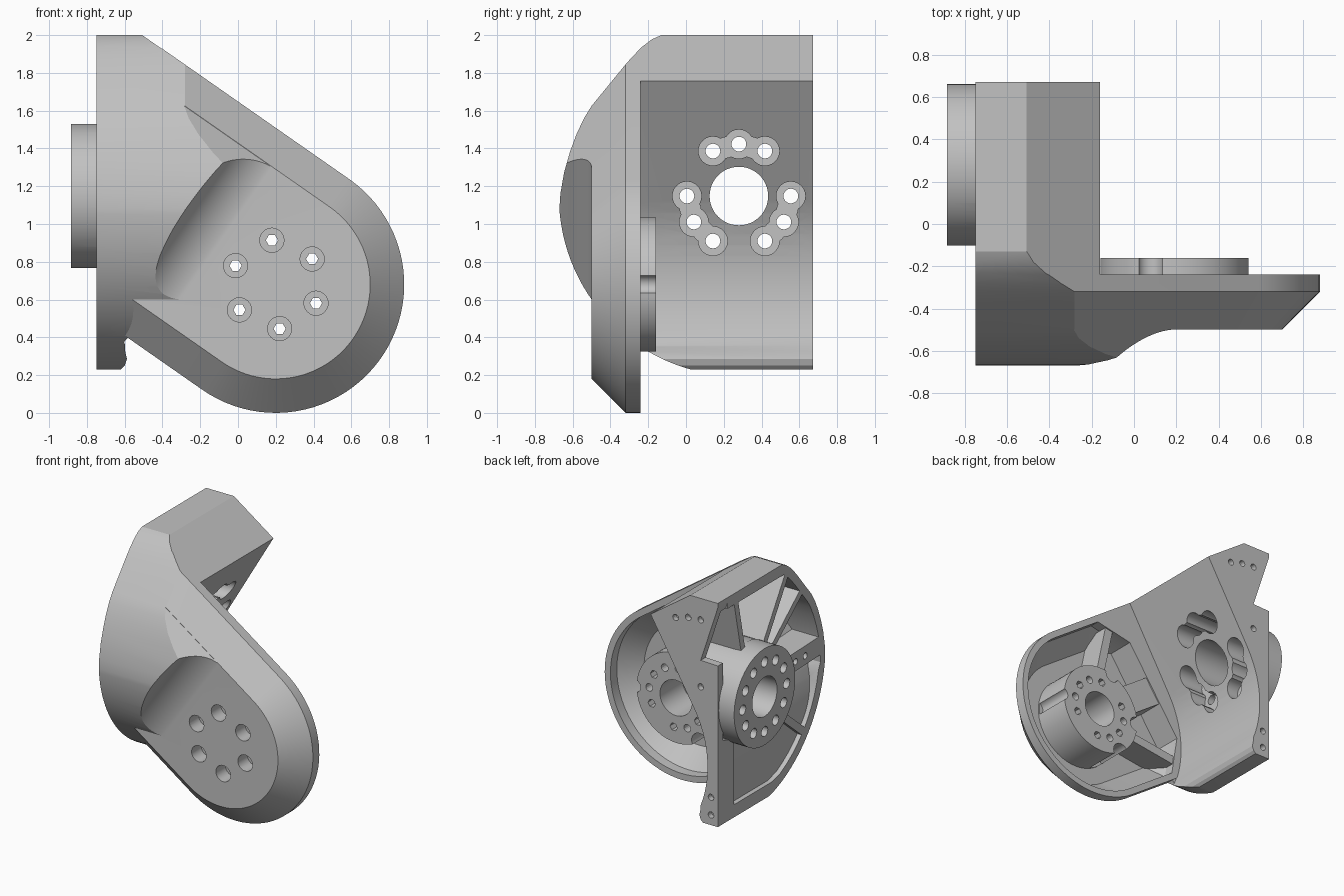
import bpy, bmesh
from math import sin, cos, radians, pi, sqrt

cube = bpy.data.objects.get("Cube")
if cube:
    bpy.data.objects.remove(cube, do_unlink=True)

grey = bpy.data.materials.new("machined_grey")
grey.use_nodes = True
grey.diffuse_color = (0.54, 0.54, 0.54, 1)
grey.node_tree.nodes["Principled BSDF"].inputs["Base Color"].default_value = (0.54, 0.54, 0.54, 1)

# Arm axis: u runs from the round end to the side wall, v runs across the arm
CX, CZ = 0.2, 0.68
UX, UZ = -0.82, 0.572
HY, HZ = 0.28, 1.148         # side hub centre


def arm(u, v):
    return CX + UX * u + UZ * v, CZ + UZ * u - UX * v


def along_x(p, q, t):
    return t, p, q


def along_y(p, q, t):
    return p, t, q


def along_v(u, y, t):
    x, z = arm(u, t)
    return x, y, z


def along_u(v, y, t):
    x, z = arm(t, v)
    return x, y, z


def loft(name, rings):
    """Closed solid through rings of equal point count."""
    bm = bmesh.new()
    rows = [[bm.verts.new(p) for p in ring] for ring in rings]
    n = len(rows[0])
    for a, b in zip(rows, rows[1:]):
        for i in range(n):
            j = (i + 1) % n
            bm.faces.new((a[i], a[j], b[j], b[i]))
    bm.faces.new(rows[0][::-1])
    bm.faces.new(rows[-1])
    bmesh.ops.recalc_face_normals(bm, faces=bm.faces)
    mesh = bpy.data.meshes.new(name)
    bm.to_mesh(mesh)
    bm.free()
    mesh.materials.append(grey)
    ob = bpy.data.objects.new(name, mesh)
    bpy.context.collection.objects.link(ob)
    return ob


def prism(name, pts, place, a, b):
    return loft(name, [[place(p, q, t) for p, q in pts] for t in (a, b)])


def arc(cp, cq, r, start, stop, step):
    return [(cp + r * cos(radians(a)), cq + r * sin(radians(a))) for a in range(start, stop, step)]


def rod(name, cp, cq, r, place, a, b, n=24):
    pts = [(cp + r * cos(2 * pi * i / n), cq + r * sin(2 * pi * i / n)) for i in range(n)]
    return prism(name, pts, place, a, b)


def bar(name, cp, cq, deg, r0, r1, width, place, a, b):
    """Radial rib from a centre."""
    c, s, w = cos(radians(deg)), sin(radians(deg)), width / 2
    pts = [(cp + c * r - s * k, cq + s * r + c * k)
           for r, k in ((r0, -w), (r1, -w), (r1, w), (r0, w))]
    return prism(name, pts, place, a, b)


def combine(target, tool, op):
    mod = target.modifiers.new("combine", "BOOLEAN")
    mod.object, mod.operation, mod.solver = tool, op, "EXACT"
    bpy.context.view_layer.objects.active = target
    bpy.ops.object.modifier_apply(modifier=mod.name)
    bpy.data.objects.remove(tool, do_unlink=True)


def cut(target, tool):
    combine(target, tool, "DIFFERENCE")


def arm_ring(d, y, tail):
    """Round-ended arm outline inset by d, closed by the tail points."""
    r = 0.68 - d
    pts = [(-r * cos(radians(a)), r * sin(radians(a))) for a in range(-90, 91, 4)]
    pts += [(u, v if v else r) for u, v in tail]
    pts += [(u, -v if v else -r) for u, v in reversed(tail)]
    return [(x, y, z) for x, z in (arm(u, v) for u, v in pts)]


# Front shell: chamfered arm with a round end
body = loft("bracket_body", [arm_ring(d, y, [(1.75, 0)])
                             for d, y in ((0, -0.24), (0, -0.32), (0.18, -0.5))])

# Bulge around the hub axis, ending in a concave ramp down to the flat face
lip = [(-0.85, 0.23), (-0.62, 0.23), (-0.6, 0.25), (-0.588, 0.285), (-0.597, 0.325),
       (-0.61, 0.35), (-0.6, 0.38)]
top_corner = [arm(1.6, 0.678), (-0.85, 2.15)]
hub_round = [(0.8, 2.4), (-0.8, 2.4), (-0.8, HZ)] + arc(HY, HZ, 0.953, 180, 256, 3) + [(0.8, 0.2)]
ramp = [(-1, 0.8), (-1, -0.499)]
for i in range(13):
    s = 0.022 * i
    ramp.append((0.35 + s, -0.499 - 0.3 + sqrt(0.09 - s * s)))
ramp += [(0.64, -0.72), (2.5, -0.72), (2.5, 0.8)]
chamfer = [(-2, 0.8), (-2, -0.9), (0.098, -0.9), (0.678, -0.32), (0.678, 0.8)]
bulge = prism("bulge", lip + [arm(0.48, -0.672), arm(0.02, -0.672), arm(0.02, 0.69),
                              arm(1.6, 0.69), (-0.85, 2.15)], along_y, -0.71, -0.25)
for clip in (prism("round_clip", hub_round, along_x, -1, 1),
             prism("ramp_clip", ramp, along_v, -3, 3),
             prism("chamfer_clip", chamfer, along_u, -3, 3)):
    combine(bulge, clip, "INTERSECT")
combine(body, bulge, "UNION")

# Side wall: concave clearance arc, sloped overhang and rounded lip
wall_pts = lip[:5] + arc(CX, CZ, 0.86, 150, 203, 4)[::-1] + [arm(0.913, 0.678)] + top_corner
wall = prism("side_wall", wall_pts, along_y, -0.3, 0.673)
combine(wall, prism("round_clip", hub_round, along_x, -1, 1), "INTERSECT")
combine(body, wall, "UNION")

# Rounded crown of the bulge, seen from the side
crown = [(0.8, 2), (-0.13, 2), (-0.18, 1.978), (-0.23, 1.94), (-0.28, 1.89), (-0.32, 1.845),
         (-0.5, 1.625), (-0.54, 1.56), (-0.58, 1.475), (-0.615, 1.38), (-0.645, 1.275),
         (-0.665, 1.16), (-0.673, 1.04)]
combine(body, prism("crown_clip", crown + [(-0.673, -0.2), (0.8, -0.2)], along_x, -0.75, 1),
        "INTERSECT")

# Ribbed hollow in the outer side of the wall
hollow_pts = [(-0.9, 0.33), (-0.712, 0.33)] + arc(CX, CZ, 0.915, 149, 185, 5)[::-1]
hollow_pts += [arm(0.93, 0.62), arm(1.2, 0.62), (-0.9, 1.93)]
hollow = prism("hollow", hollow_pts, along_y, -0.7, 0.61)
inner = [(0.1 + (y - 0.1) * 0.92, 1.1 + (z - 1.1) * 0.92) for y, z in crown]
inner += arc(HY, HZ, 0.88, 190, 248, 6) + [(0.0, 0.33), (0.47, 0.33), (0.47, 0.85), (0.8, 0.95)]
combine(hollow, prism("inner_clip", inner, along_x, -0.95, 1), "INTERSECT")
cut(hollow, rod("hub_core", HY, HZ, 0.379, along_x, -1, 0.5, 64))
for deg, width in ((78, 0.05), (122, 0.05), (140, 0.05), (178, 0.15), (220, 0.06)):
    cut(hollow, bar("rib", HY, HZ, deg, 0.2, 1.6, width, along_x, -1, 0.5))
cut(body, hollow)
# Tapered opening through the rear edge above the hub
opening = [(-0.9, 1.5), (-0.6, 1.51), (-0.755, 1.98), (-0.9, 1.98)]
cut(body, prism("rear_opening", opening, along_y, 0.55, 0.8))

# Dish in the back of the arm, leaving ribs that tie the hub to the wall
dish = loft("dish", [arm_ring(d, y, [(0.5, 0), (0.72, 0.4)])
                     for d, y in ((0.05, -0.2), (0.05, -0.32), (0.19, -0.46))])
for deg, width in ((102, 0.07), (145, 0.22), (188, 0.07)):
    cut(dish, bar("dish_rib", CX, CZ, deg, 0.2, 1.0, width, along_y, -0.6, -0.25))
cut(body, dish)

# Arm hub with notched rim, blind bore and bolt holes
hub = rod("arm_hub", CX - 0.01, CZ, 0.355, along_y, -0.47, -0.16, 64)
for deg, r in ((0, 0.05), (110, 0.06), (180, 0.06), (235, 0.07)):
    cut(hub, rod("notch", CX + 0.36 * cos(radians(deg)), CZ + 0.36 * sin(radians(deg)),
                 r, along_y, -0.45, 0))
combine(body, hub, "UNION")
cut(body, rod("arm_bore", CX, CZ, 0.14, along_y, -0.44, 0, 40))
for i in range(6):
    for step, r, y0, y1, n in ((0, 0.032, -0.8, 0, 6), (0, 0.064, -0.8, -0.38, 24),
                               (30, 0.03, -0.3, 0, 16)):
        if step and i in (1, 4):
            continue
        a = radians(35 + 60 * i + step)
        cut(body, rod("bolt", CX + 0.235 * cos(a), CZ + 0.235 * sin(a), r, along_y, y0, y1, n))

# Side hub with through bore, ring of bolts and lobed clearance slots
combine(body, rod("side_hub", HY, HZ, 0.382, along_x, -0.885, -0.71, 64), "UNION")
cut(body, rod("hub_bore", HY, HZ, 0.155, along_x, -1.2, 0.1, 48))
for i in range(12):
    a, mid = radians(30 * i), radians(30 * i + 15)
    y, z = HY + 0.275 * cos(a), HZ + 0.275 * sin(a)
    slotted = i not in (1, 5, 9)
    if slotted:
        cut(body, rod("slot", y, z, 0.077, along_x, -0.72, 0.1))
    if slotted and i + 1 not in (1, 5, 9):
        cut(body, rod("slot_neck", HY + 0.266 * cos(mid), HZ + 0.266 * sin(mid), 0.055,
                      along_x, -0.72, 0.1))
    cut(body, rod("hub_bolt", y, z, 0.039, along_x, -1.2, 0 if slotted else -0.78))

# Small screw holes in the rear edge and in the wide rib
for x, z in ((-0.6, 1.83), (-0.49, 1.82), (-0.38, 1.79), (-0.6, 1.3), (-0.69, 0.45), (-0.69, 0.31)):
    cut(body, rod("screw", x, z, 0.025, along_y, 0.63, 0.8, 16))
for y in (-0.3, -0.42):
    cut(body, rod("rib_screw", y, HZ + 0.02, 0.025, along_x, -0.9, -0.68, 16))

bpy.ops.object.select_all(action="DESELECT")
body.select_set(True)
bpy.context.view_layer.objects.active = body
bpy.ops.object.shade_smooth_by_angle(angle=radians(22))
